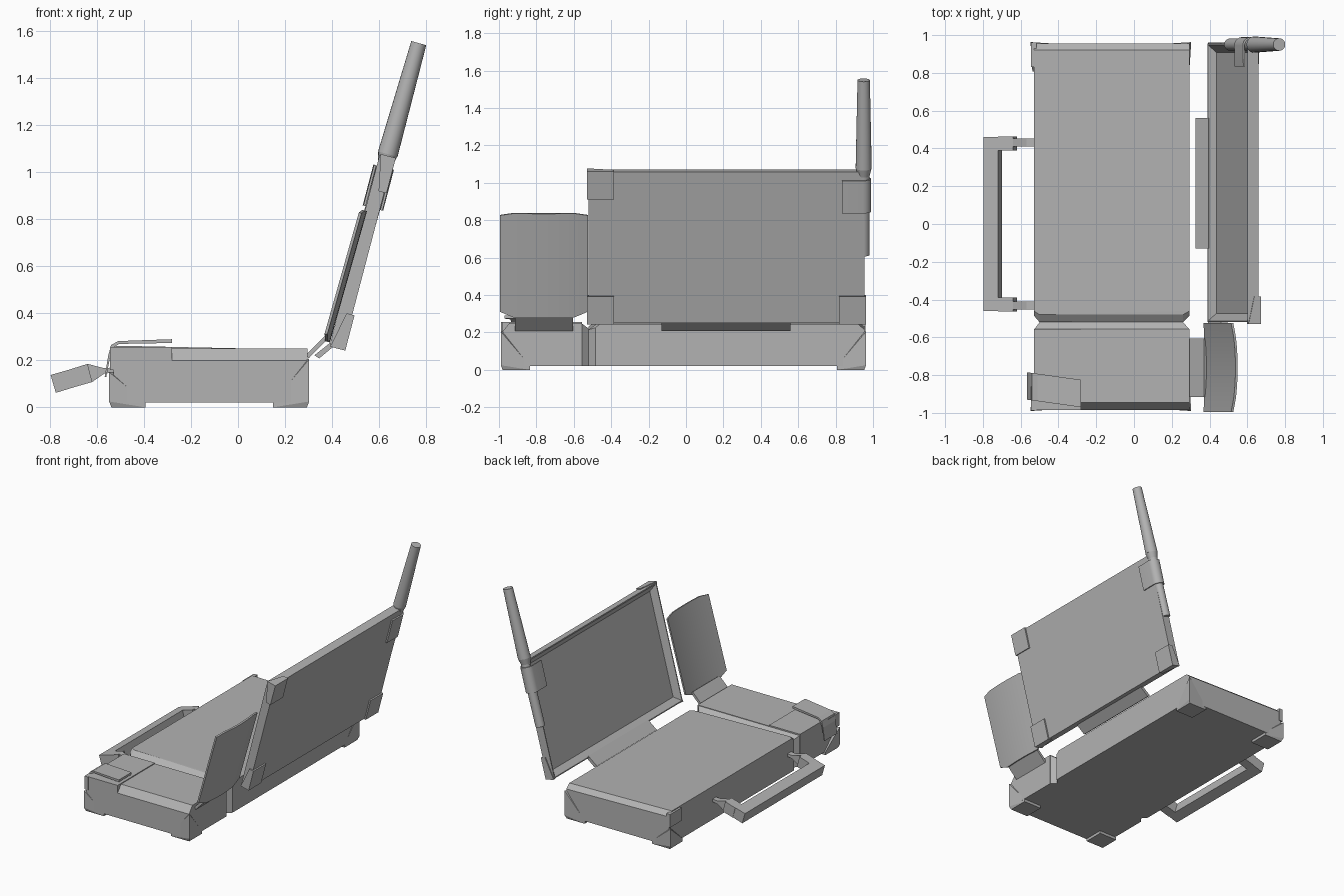
import bpy, bmesh, math
from mathutils import Matrix, Vector

if "Cube" in bpy.data.objects:
    bpy.data.objects.remove(bpy.data.objects["Cube"])

grey = bpy.data.materials.new("case grey")
grey.diffuse_color = (0.45, 0.45, 0.45, 1)
grey.use_nodes = True
grey.node_tree.nodes["Principled BSDF"].inputs["Base Color"].default_value = grey.diffuse_color


def finish(name, bm, matrix=None, smooth=False):
    if matrix:
        bm.transform(matrix)
    bmesh.ops.recalc_face_normals(bm, faces=bm.faces)
    me = bpy.data.meshes.new(name)
    bm.to_mesh(me)
    bm.free()
    me.materials.append(grey)
    ob = bpy.data.objects.new(name, me)
    bpy.context.collection.objects.link(ob)
    if smooth:
        bpy.ops.object.select_all(action='DESELECT')
        ob.select_set(True)
        bpy.context.view_layer.objects.active = ob
        bpy.ops.object.shade_smooth_by_angle(angle=math.radians(35))
    return ob


def hull(name, pts, matrix=None):
    bm = bmesh.new()
    vs = [bm.verts.new(p) for p in pts]
    bmesh.ops.convex_hull(bm, input=vs)
    bmesh.ops.dissolve_limit(bm, angle_limit=0.01, verts=bm.verts, edges=bm.edges)
    return finish(name, bm, matrix)


def box_pts(x0, x1, y0, y1, z0, z1):
    return [(x, y, z) for x in (x0, x1) for y in (y0, y1) for z in (z0, z1)]


def box(name, *b, matrix=None):
    return hull(name, box_pts(*b), matrix)


def sweep(name, section, y0, y1, matrix=None):
    """Extrude an (x, z) outline along y."""
    bm = bmesh.new()
    a = [bm.verts.new((x, y0, z)) for x, z in section]
    f = bm.faces.new(a)
    r = bmesh.ops.extrude_face_region(bm, geom=[f])
    vs = [g for g in r['geom'] if isinstance(g, bmesh.types.BMVert)]
    bmesh.ops.translate(bm, verts=vs, vec=(0, y1 - y0, 0))
    return finish(name, bm, matrix)


def tilt(x, z, deg):
    """Local x = panel normal, local z = up along the leaning panel."""
    return Matrix.Translation((x, 0, z)) @ Matrix.Rotation(math.radians(deg), 4, 'Y')


# Main base: chamfered front corners, bevelled rear top edge
L, R = -0.53, 0.295
main = []
for x, xi, zt in ((L, L + 0.03, 0.262), (R, R - 0.035, 0.245)):
    main += [(x, -0.485, 0.02), (x, -0.485, zt - 0.02), (xi, -0.52, 0.02), (xi, -0.52, zt - 0.03),
             (xi, -0.48, zt), (x, 0.955, 0.02), (x, 0.955, zt - 0.03), (x, 0.92, zt)]
    main += [(x, -0.46, zt)]
hull("main_base", main)

# Front section: bevelled front edge on the right part only
sect = [(-0.985, 0.02), (-0.985, 0.25), (-0.57, 0.25), (-0.57, 0.02)]
box("front_base_left", L, -0.28, -0.985, -0.555, 0.02, 0.256)
hull("front_base_right", [(x, y, z) for x in (-0.28, R) for y, z in
     ((-0.985, 0.02), (-0.985, 0.2), (-0.945, 0.25), (-0.555, 0.25), (-0.555, 0.02))])
hull("base_joint", [(x, -0.56, z) for x in (L, R) for z in (0.02, 0.25)] +
     [(x, -0.52, z) for x in (L + 0.03, R - 0.035) for z in (0.02, 0.22)])

# Corner feet: square pad below, tapering up the corner edge
for name, cx, sx, h in (("left", -0.548, 1, 0.15), ("right", 0.303, -1, 0.205)):
    for end, cy, sy in (("front", -0.99, 1), ("rear", 0.963, -1)):
        w = 0.155
        pts = [(cx + sx * a, cy + sy * b, z) for a, b in ((0.01, 0.01), (w, 0.01), (0.01, w), (w, w))
               for z in (0, 0.022)]
        pts += [(cx, cy, 0.025), (cx, cy, h), (cx + sx * 0.02, cy + sy * 0.02, h)]
        hull(f"{name}_{end}_foot", pts)
for end, y0, y1 in (("front", -0.988, -0.86), ("rear", 0.83, 0.96)):
    box(f"left_{end}_bumper", -0.545, -0.515, y0, y1, 0.16, 0.255)

# Screen lid with a sloping recess
lid = tilt(0.39, 0.265, 14.7)
T, H = 0.06, 0.835
bm = bmesh.new()
bmesh.ops.convex_hull(bm, input=[bm.verts.new(p) for p in box_pts(0, T, -0.52, 0.955, 0, H)])
bmesh.ops.dissolve_limit(bm, angle_limit=0.01, verts=bm.verts, edges=bm.edges)
bmesh.ops.recalc_face_normals(bm, faces=bm.faces)
face = min(bm.faces, key=lambda f: f.calc_center_median().x)
bmesh.ops.inset_region(bm, faces=[face], thickness=0.01)
bmesh.ops.inset_region(bm, faces=[face], thickness=0.055, depth=-0.035)
finish("screen_lid", bm, lid)

# Lid corner guards: back plate plus side and edge lips
for end, e, s in (("front", -0.53, 1), ("rear", 0.962, -1)):
    for lev, u, t in (("lower", -0.006, 1), ("upper", H + 0.006, -1)):
        if (end, lev) == ("rear", "upper"):
            continue
        y1, u1 = e + s * 0.145, u + t * 0.155
        box(f"{end}_{lev}_guard_back", T - 0.002, T + 0.01, e, y1, u, u1, matrix=lid)
        hull(f"{end}_{lev}_guard_side", [(n, y, v) for y in (e, e + s * 0.012) for n, v in
             ((T + 0.01, u), (T + 0.01, u1), (T - 0.025, u1), (0.004, u))], lid)
        hull(f"{end}_{lev}_guard_edge", [(n, y, v) for v in (u, u + t * 0.01) for n, y in
             ((T + 0.01, e), (T + 0.01, y1), (T - 0.025, y1), (0.004, e))], lid)

# Hinge plate under the lid
sweep("lid_hinge", [(0.325, 0.222), (0.395, 0.277), (0.41, 0.262), (0.345, 0.208)], -0.13, 0.56)

# Bowed front flap with clipped corners
flap = tilt(0.36, 0.285, 15.8)
bm = bmesh.new()
rows = []
N = 12
for i in range(N + 1):
    y = -0.995 + 0.47 * i / N
    t = 2 * i / N - 1
    edge = max(0, abs(t) - 0.68) / 0.32
    n = 0.02 * (1 - t * t)
    lo, hi = 0.03 * edge, 0.58 - 0.015 * edge
    rows.append([bm.verts.new((n + a, y, u)) for a, u in ((0, lo), (0, hi), (0.012, hi), (0.012, lo))])
for a, b in zip(rows, rows[1:]):
    for k in range(4):
        bm.faces.new((a[k], a[(k + 1) % 4], b[(k + 1) % 4], b[k]))
bm.faces.new(rows[0])
bm.faces.new(rows[-1])
finish("front_flap", bm, flap, smooth=True)
sweep("flap_hinge", [(0.29, 0.225), (0.37, 0.305), (0.385, 0.295), (0.30, 0.208)], -0.915, -0.605)

# Antenna: stub beside the lid, collar and tapered mast
ant = tilt(0.508, 0.615, 15.6) @ Matrix.Translation((0, 0.95, 0))
for name, r0, r1, u0, u1 in (("antenna_stub", 0.032, 0.032, 0, 0.45),
                             ("antenna_collar", 0.03, 0.042, 0.43, 0.48),
                             ("antenna_mast", 0.043, 0.033, 0.48, 0.97)):
    bm = bmesh.new()
    bmesh.ops.create_cone(bm, cap_ends=True, segments=20, radius1=r0, radius2=r1, depth=u1 - u0,
                          matrix=Matrix.Translation((0, 0, (u0 + u1) / 2)))
    finish(name, bm, ant, smooth=True)

# Antenna clip: strap wrapping the lid edge and the stub
path = [(-0.012, 0.835)] + [(0.03 + 0.045 * -math.cos(a), 0.945 + 0.045 * math.sin(a))
        for a in (math.pi * k / 10 for k in range(11))] + [(0.072, 0.835)]
bm = bmesh.new()
rings = []
for n, y in path:
    c = Vector((0.03, min(y, 0.945)))
    d = (c - Vector((n, y))).normalized() * 0.01
    rings.append([bm.verts.new(p) for p in ((n, y, 0.61), (n, y, 0.79),
                  (n + d.x, y + d.y, 0.79), (n + d.x, y + d.y, 0.61))])
for a, b in zip(rings, rings[1:]):
    for k in range(4):
        bm.faces.new((a[k], a[(k + 1) % 4], b[(k + 1) % 4], b[k]))
bm.faces.new(rings[0])
bm.faces.new(rings[-1])
finish("antenna_clip", bm, lid, smooth=True)

# Carry handle: bar, two arms and tapered mounts
sweep("handle_bar", [(-0.797, 0.138), (-0.72, 0.16), (-0.70, 0.085), (-0.775, 0.062)], -0.46, 0.46)
for side, s in (("front", -1), ("rear", 1)):
    sweep(f"{side}_handle_arm", [(-0.72, 0.16), (-0.64, 0.185), (-0.62, 0.108), (-0.70, 0.085)],
          s * 0.39, s * 0.463)
    sweep(f"{side}_handle_mount", [(-0.64, 0.185), (-0.57, 0.167), (-0.525, 0.17), (-0.525, 0.15),
          (-0.57, 0.143), (-0.62, 0.108)], s * 0.41, s * 0.452)

# Latch strap draped over the front section's left edge
strap = [(-0.28, 0.29), (-0.51, 0.282), (-0.54, 0.265), (-0.552, 0.22), (-0.567, 0.13),
         (-0.56, 0.13), (-0.543, 0.22), (-0.53, 0.255), (-0.505, 0.27), (-0.28, 0.274)]
ob = sweep("latch_strap", strap, -0.97, -0.825)
for v in ob.data.vertices:
    v.co.y += (-0.28 - v.co.x) * 0.14
